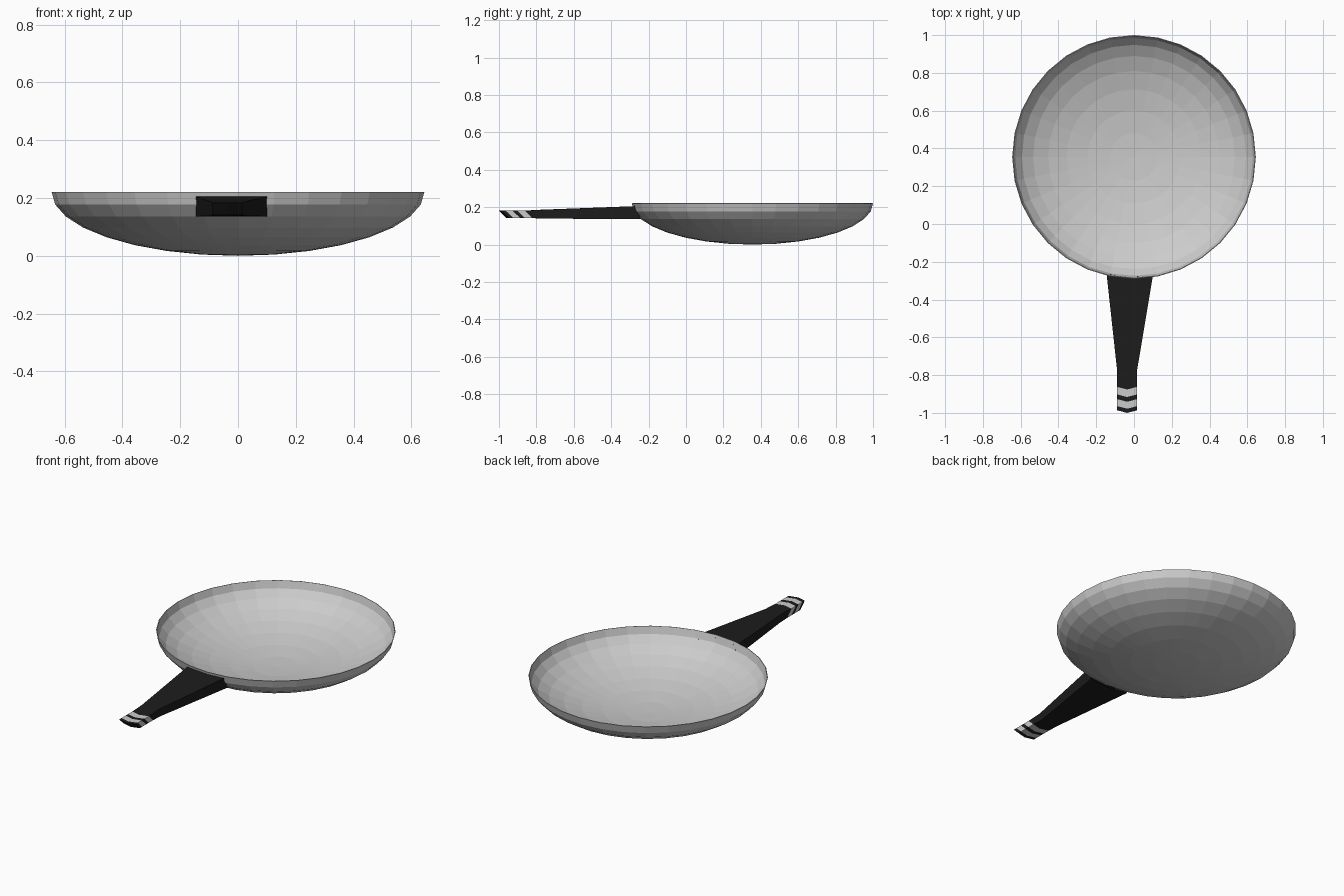
import bpy, bmesh, math

if "Cube" in bpy.data.objects:
    bpy.data.objects.remove(bpy.data.objects["Cube"])


def finish(name, bm):
    bmesh.ops.recalc_face_normals(bm, faces=bm.faces)
    mesh = bpy.data.meshes.new(name)
    bm.to_mesh(mesh)
    bm.free()
    obj = bpy.data.objects.new(name, mesh)
    bpy.context.collection.objects.link(obj)
    return obj


def material(name, v):
    m = bpy.data.materials.new(name)
    m.diffuse_color = (v, v, v, 1)
    m.use_nodes = True
    m.node_tree.nodes["Principled BSDF"].inputs["Base Color"].default_value = m.diffuse_color
    return m


R, H, CY = 0.645, 0.22, 0.355

# Pan bowl: lower half of a flattened low-poly sphere, thin shell
bm = bmesh.new()
bmesh.ops.create_uvsphere(bm, u_segments=32, v_segments=16, radius=1)
bmesh.ops.delete(bm, geom=[v for v in bm.verts if v.co.z > 0.01], context='VERTS')
for v in bm.verts:
    v.co = (v.co.x * R, v.co.y * R + CY, (v.co.z + 1) * H)
bowl = finish("pan_bowl", bm)
shell = bowl.modifiers.new("thickness", 'SOLIDIFY')
shell.thickness = 0.004
shell.offset = -1

# Handle: loft of 3-column sections, open where it meets the bowl
def base_y(x, r):
    return CY - math.sqrt(r * r - x * x)


def section(x0, x1, y_top, z_top, y_bot, z_bot):
    """Closed loop: top left to right, then bottom right to left."""
    xm, dip = (x0 + x1) / 2, 0.014
    return [(x0, y_top, z_top), (xm, y_top - dip, z_top), (x1, y_top, z_top),
            (x1, y_bot, z_bot), (xm, y_bot - dip, z_bot), (x0, y_bot, z_bot)]


bl, br, tl, tr = -0.145, 0.10, -0.09, 0.017
base = [(x, base_y(x, r), z) for x, r, z in (
    (bl, 0.637, 0.205), (-0.022, 0.637, 0.205), (br, 0.637, 0.205),
    (br, 0.605, 0.136), (-0.022, 0.605, 0.136), (bl, 0.605, 0.136))]
sections = [base, section(tl, tr, -0.77, 0.186, -0.75, 0.139)]
for y in (-0.862, -0.902, -0.927, -0.964, -0.986):
    sections.append(section(tl, tr, y, 0.181, y + 0.04, 0.142))

bm = bmesh.new()
rings = [[bm.verts.new(p) for p in s] for s in sections]
for i, (a, b) in enumerate(zip(rings, rings[1:])):
    for j in range(6):
        k = (j + 1) % 6
        f = bm.faces.new((a[j], a[k], b[k], b[j]))
        f.material_index = 1 if i in (2, 4) else 0   # two pale stripes
e = rings[-1]
bm.faces.new((e[0], e[1], e[4], e[5]))
bm.faces.new((e[1], e[2], e[3], e[4]))
handle = finish("handle", bm)
handle.data.materials.append(material("black_grip", 0.012))
handle.data.materials.append(material("pale_stripe", 0.8))
